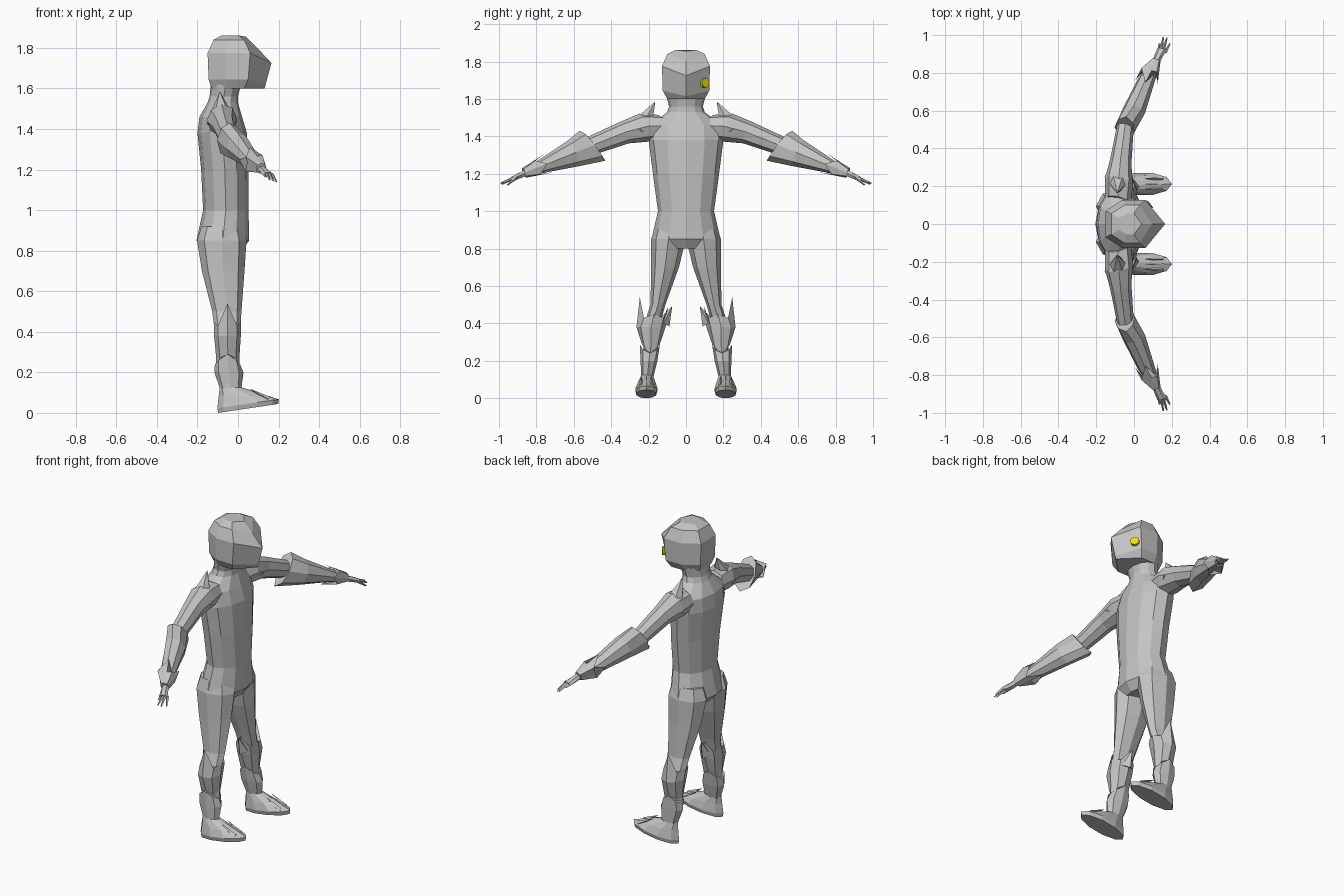
import bpy, bmesh, math
from mathutils import Vector as Vec

def material(name, rgb):
    m = bpy.data.materials.new(name)
    m.diffuse_color = (*rgb, 1)
    return m

GREY = material("suit grey", (0.55, 0.55, 0.55))
YELLOW = material("lamp yellow", (0.9, 0.85, 0.0))

def make(name, rings, mat=GREY, mirror=False):
    """Skin a list of equal-length point rings and cap both ends."""
    bm = bmesh.new()
    rows = [[bm.verts.new(p) for p in r] for r in rings]
    n = len(rows[0])
    for a, b in zip(rows, rows[1:]):
        for i in range(n):
            j = (i + 1) % n
            bm.faces.new((a[i], a[j], b[j], b[i]))
    bm.faces.new(rows[0])
    bm.faces.new(rows[-1])
    bmesh.ops.remove_doubles(bm, verts=bm.verts, dist=0.0004)
    bmesh.ops.recalc_face_normals(bm, faces=bm.faces)
    me = bpy.data.meshes.new(name)
    bm.to_mesh(me)
    bm.free()
    me.materials.append(mat)
    ob = bpy.data.objects.new(name, me)
    bpy.context.collection.objects.link(ob)
    if mirror:
        mod = ob.modifiers.new("other side", 'MIRROR')
        mod.use_axis = (False, True, False)
        mod.use_mirror_merge = False
    return ob

X, Y, Z = Vec((1, 0, 0)), Vec((0, 1, 0)), Vec((0, 0, 1))

def loft(name, secs, n=8, axis=Z, u=X, mirror=False, mat=GREY):
    """Sections: (x, y, z, radius u, radius v [, shift of each point along axis])."""
    axis = axis.normalized()
    u = (u - axis * u.dot(axis)).normalized()
    v = axis.cross(u)
    rings = []
    for cx, cy, cz, ru, rv, *jag in secs:
        ring = []
        for i in range(n):
            a = 2 * math.pi * i / n
            s = jag[0][i] if jag else 0
            ring.append(Vec((cx, cy, cz)) + u * ru * math.cos(a)
                        + v * rv * math.sin(a) + axis * s)
        rings.append(ring)
    return make(name, rings, mat, mirror)

def spike(name, base, tip, r, n=4, r2=0.001, flat=1.0, mirror=True):
    """Tapered prism from base to tip."""
    d = Vec(tip) - Vec(base)
    loft(name, [(*base, r, r * flat), (*tip, r2, r2 * flat)], n, d, X, mirror)

# Torso and neck
loft("torso", [(-.07, 0, .80, .09, .12), (-.075, 0, .85, .13, .185),
               (-.06, 0, 1.0, .112, .15), (-.065, 0, 1.2, .117, .177),
               (-.078, 0, 1.38, .122, .2), (-.085, 0, 1.46, .105, .19),
               (-.075, 0, 1.53, .075, .1), (-.07, 0, 1.56, .07, .09),
               (-.06, 0, 1.62, .075, .105)], 12)

# Helmet with a wedge-shaped visor
def helmet_ring(zf, z, xf, xs, w, xm, xb):
    half = [(xs, w), (xm, w), (xb, w * .55)]
    return ([Vec((xf, 0, zf))] + [Vec((x, y, z)) for x, y in half]
            + [Vec((x, -y, z)) for x, y in reversed(half)])

make("helmet", [helmet_ring(*s) for s in (
    (1.60, 1.60, .13, .03, .10, -.06, -.13),
    (1.615, 1.645, .135, .05, .125, -.06, -.145),
    (1.725, 1.775, .165, .06, .128, -.06, -.15),
    (1.80, 1.84, .095, .03, .10, -.05, -.12),
    (1.855, 1.862, .04, .0, .055, -.04, -.08))])

# Lamp on one visor side
nrm = Vec((.77, .64, .1)).normalized()
c = Vec((.075, .098, 1.685))
loft("visor_lamp", [(*(c - nrm * .012), .025, .025), (*(c + nrm * .012), .025, .025)],
     12, nrm, Z, mat=YELLOW)

# Arms
ARM = Vec((.17, .62, -.25))
loft("upper_arm", [(-.085, .12, 1.45, .07, .07), (-.08, .22, 1.447, .077, .08),
                   (-.07, .33, 1.42, .058, .062), (-.045, .52, 1.345, .045, .05)],
     8, ARM, X, True)
spike("shoulder_pad", (-.08, .25, 1.43), (-.09, .165, 1.585), .076, 6)
loft("gauntlet", [(-.05, .5, 1.35, .055, .1, [0, -.02, -.035, 0, 0, .02, .035, .02]),
                  (.0, .6, 1.31, .06, .075),
                  (.065, .76, 1.245, .045, .04), (.11, .85, 1.205, .022, .022)],
     8, ARM, X, True)
loft("wrist_cuff", [(.07, .765, 1.245, .06, .055, [-.01, .04, -.04, .04, -.02, .04, -.04, .04]),
                    (.115, .865, 1.205, .026, .028)], 8, ARM, X, True)
loft("palm", [(.115, .855, 1.205, .02, .018), (.13, .89, 1.19, .022, .017),
              (.148, .925, 1.175, .026, .013)], 6, ARM, X, True)
for i, (bx, by, tx, ty, tz) in enumerate((
        (.130, .905, .135, .955, 1.165), (.142, .92, .156, .99, 1.15),
        (.155, .92, .174, .985, 1.145), (.166, .91, .19, .955, 1.14))):
    spike(f"finger_{i + 1}", (bx, by, 1.177), (tx, ty, tz), .009, 4, .004)

# Legs
loft("leg", [(-.08, .095, .92, .1, .07), (-.08, .094, .85, .122, .093),
             (-.073, .112, .7, .105, .074), (-.055, .15, .5, .072, .04),
             (-.052, .18, .4, .062, .042), (-.05, .19, .25, .058, .038),
             (-.035, .207, .1, .052, .03)], 8, mirror=True)
loft("shin_guard", [(-.052, .172, .43, .066, .075, [.02, 0, .11, 0, .02, 0, .06, 0]),
                    (-.052, .187, .38, .066, .078),
                    (-.05, .188, .27, .055, .048, [-.02, 0, .02, 0, -.02, 0, .02, 0])],
     8, mirror=True)
spike("knee_spike", (-.05, .12, .40), (-.05, .075, .49), .035, 4)
loft("ankle_guard", [(-.052, .193, .26, .062, .054, [-.02, 0, .03, 0, -.02, 0, .03, 0]),
                     (-.045, .198, .2, .072, .045), (-.035, .207, .11, .05, .032)],
     8, mirror=True)

# Feet: the sole rises towards the toe
tilt = [.022 * math.cos(math.pi * i / 5) for i in range(10)]
loft("foot", [(.05, .212, .022, .148, .055, tilt), (.05, .212, .045, .152, .062, tilt),
              (.025, .21, .085, .12, .05), (-.035, .207, .125, .055, .032)],
     10, mirror=True)
for i, y in enumerate((.185, .212, .24)):
    spike(f"toe_claw_{i + 1}", (.15, y, .068), (.06, y, .118), .014, 4)
